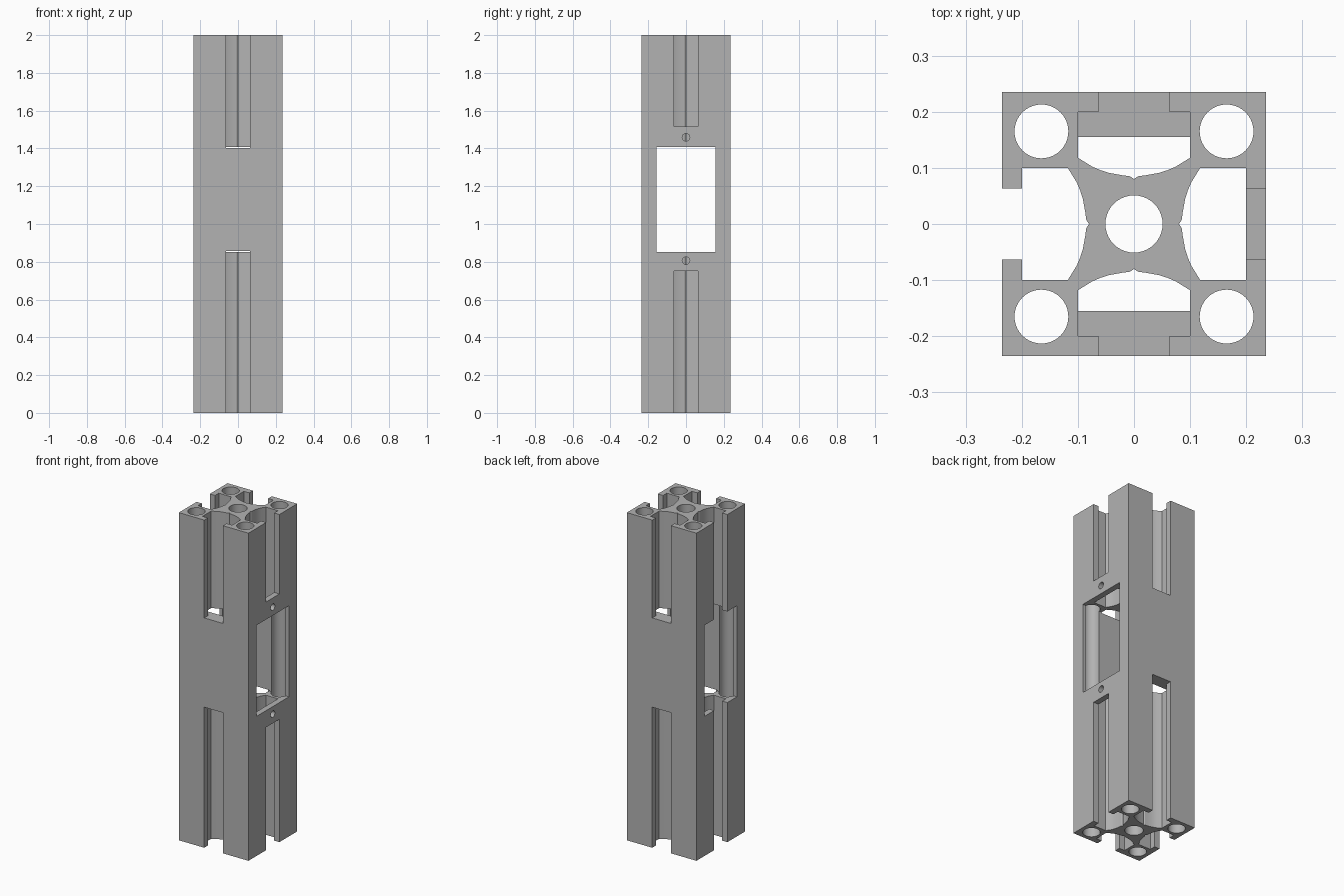
import bpy, bmesh, math
from mathutils import Matrix

cube = bpy.data.objects.get("Cube")
if cube:
    bpy.data.objects.remove(cube, do_unlink=True)

HALF, HEIGHT = 0.235, 2.0
LIP, CAVITY, NECK = 0.2, 0.1, 0.0635   # lip inner face, cavity and opening half widths
LOW, HIGH = -0.1, 2.1                  # cutters overshoot both ends
WALL = (0.858, 1.403)                  # closed zone on front and back
COVER = (0.75, 1.515)                  # closed zone on the +x side
WINDOW = (0.852, 1.408)

grey = bpy.data.materials.new("grey_metal")
grey.use_nodes = True
grey.diffuse_color = (0.45, 0.45, 0.45, 1)
grey.node_tree.nodes["Principled BSDF"].inputs["Base Color"].default_value = (0.45, 0.45, 0.45, 1)


def prism(name, points, z0, z1, turn=0):
    """Extrude a flat outline from z0 to z1, turned about the z axis in degrees."""
    bm = bmesh.new()
    face = bm.faces.new([bm.verts.new((x, y, z0)) for x, y in points])
    top = bmesh.ops.extrude_face_region(bm, geom=[face])["geom"]
    verts = [v for v in top if isinstance(v, bmesh.types.BMVert)]
    bmesh.ops.translate(bm, verts=verts, vec=(0, 0, z1 - z0))
    bmesh.ops.transform(bm, matrix=Matrix.Rotation(math.radians(turn), 4, "Z"), verts=bm.verts)
    bmesh.ops.recalc_face_normals(bm, faces=bm.faces)
    mesh = bpy.data.meshes.new(name)
    bm.to_mesh(mesh)
    bm.free()
    mesh.materials.append(grey)
    obj = bpy.data.objects.new(name, mesh)
    bpy.context.collection.objects.link(obj)
    return obj


def rect(x0, x1, y):
    return [(x0, -y), (x1, -y), (x1, y), (x0, y)]


def circle(x, y, r, n=40):
    return [(x + r * math.cos(math.tau * i / n), y + r * math.sin(math.tau * i / n))
            for i in range(n)]


# Slot outline facing +x: curved floor, wide cavity, narrow opening
floor = [(0.118, CAVITY), (0.102, 0.074), (0.096, 0.06), (0.091, 0.044),
         (0.087, 0.022), (0.085, 0.007)]
floor_line = floor + [(0.08, 0)] + [(x, -y) for x, y in reversed(floor)]
cavity = floor_line + [(LIP, -CAVITY), (LIP, CAVITY)]
slot = floor_line + [(LIP, -CAVITY), (LIP, -NECK), (0.3, -NECK),
                     (0.3, NECK), (LIP, NECK), (LIP, CAVITY)]

profile_bar = prism("profile_bar", rect(-HALF, HALF, HALF), 0, HEIGHT)
cutters = []

# Front and back slots, interrupted by the solid wall
for turn in (90, -90):
    cutters.append(prism("slot_cutter", slot, LOW, WALL[0], turn))
    cutters.append(prism("slot_cutter", slot, WALL[1], HIGH, turn))

# Side slots: one open all along, one with a covered middle
cutters.append(prism("slot_cutter", slot, LOW, HIGH, 180))
cutters.append(prism("cavity_cutter", cavity, LOW, HIGH))
for z0, z1 in ((LOW, COVER[0]), (COVER[1], HIGH)):
    cutters.append(prism("opening_cutter", rect(0.19, 0.3, NECK), z0, z1))

# Window straight through from side to side
cutters.append(prism("window_cutter", rect(-0.3, 0.3, 0.155), *WINDOW))

# Corner and centre bores
for x in (-0.165, 0.165):
    for y in (-0.165, 0.165):
        cutters.append(prism("bore_cutter", circle(x, y, 0.048), LOW, HIGH))
cutters.append(prism("bore_cutter", circle(0, 0, 0.051), LOW, HIGH))

# Small screw holes above and below the window
for z in (0.806, 1.459):
    hole = prism("screw_hole_cutter", circle(0, 0, 0.02, 24), 0.15, 0.3)
    hole.data.transform(Matrix.Translation((0, 0, z)) @ Matrix.Rotation(math.pi / 2, 4, "Y"))
    cutters.append(hole)

# Cut everything out of the bar
bpy.ops.object.select_all(action="DESELECT")
bpy.context.view_layer.objects.active = profile_bar
profile_bar.select_set(True)
for cutter in cutters:
    cutter.hide_render = True
    mod = profile_bar.modifiers.new("cut", "BOOLEAN")
    mod.operation = "DIFFERENCE"
    mod.solver = "EXACT"
    mod.object = cutter
    bpy.ops.object.modifier_apply(modifier=mod.name)
    bpy.data.objects.remove(cutter, do_unlink=True)

bpy.ops.object.shade_smooth_by_angle(angle=math.radians(25))
